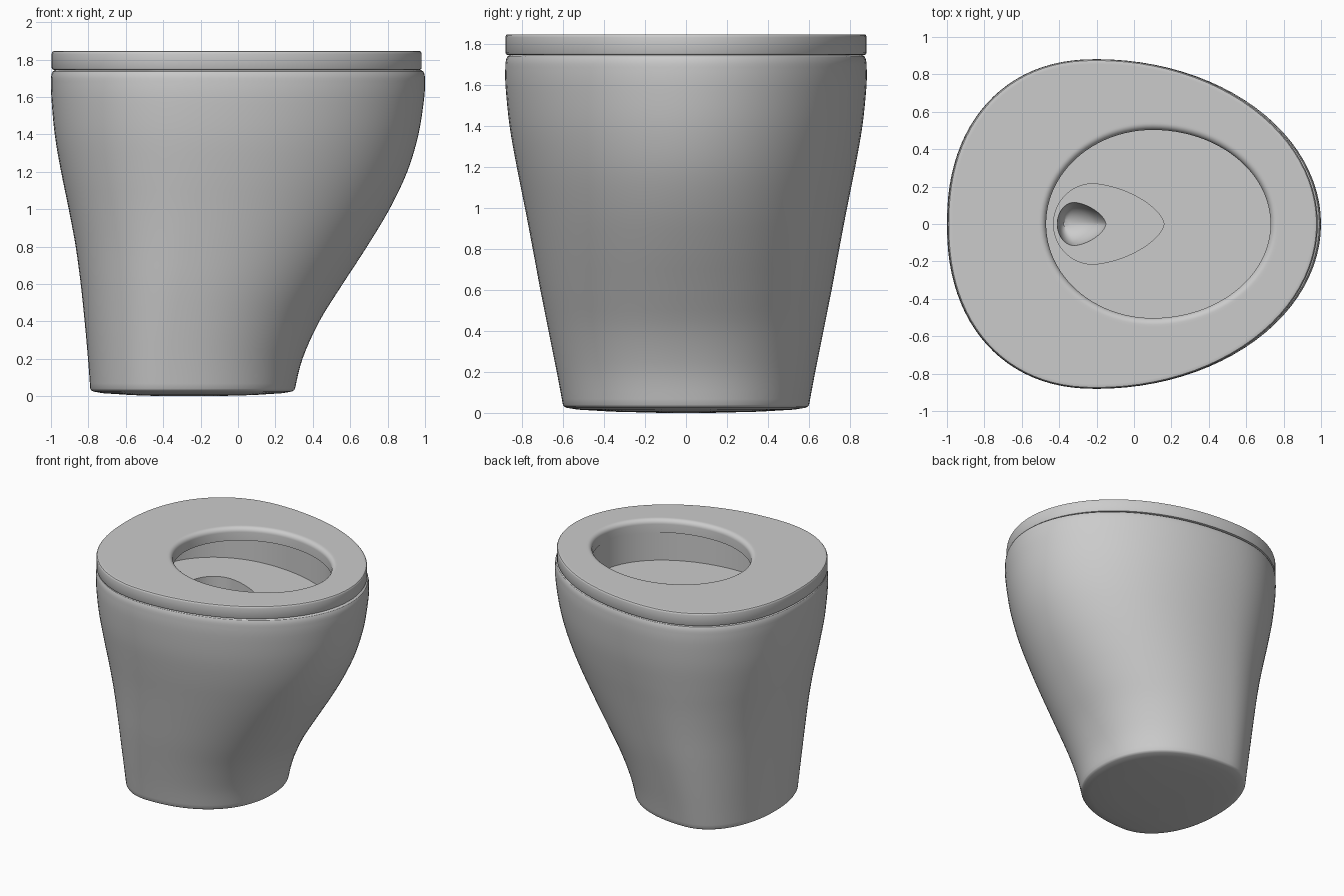
import bpy, bmesh, math

if "Cube" in bpy.data.objects:
    bpy.data.objects.remove(bpy.data.objects["Cube"])

N = 96


def ring(z, xb, xf, yh, xc, nb=2.0, nf=2.0):
    """Egg-shaped outline: back end xb, front end xf, widest (yh) at xc."""
    pts = []
    for i in range(N):
        a = 2 * math.pi * i / N
        c, s = math.cos(a), math.sin(a)
        n, r = (nf, xf - xc) if c >= 0 else (nb, xc - xb)
        x = xc + math.copysign(r * abs(c) ** (2 / n), c)
        y = math.copysign(yh * abs(s) ** (2 / n), s)
        pts.append((x, y, z))
    return pts


def loft(name, rings, closed=False):
    """Skin rings in order; closed loops back to the first, else both ends are capped."""
    bm = bmesh.new()
    loops = [[bm.verts.new(p) for p in r] for r in rings]
    pairs = list(zip(loops, loops[1:]))
    if closed:
        pairs.append((loops[-1], loops[0]))
    for a, b in pairs:
        for i in range(N):
            j = (i + 1) % N
            bm.faces.new((a[i], a[j], b[j], b[i]))
    if not closed:
        bm.faces.new(loops[0][::-1])
        bm.faces.new(loops[-1])
    bmesh.ops.recalc_face_normals(bm, faces=bm.faces)
    me = bpy.data.meshes.new(name)
    bm.to_mesh(me)
    bm.free()
    ob = bpy.data.objects.new(name, me)
    bpy.context.collection.objects.link(ob)
    bpy.ops.object.select_all(action='DESELECT')
    ob.select_set(True)
    bpy.context.view_layer.objects.active = ob
    bpy.ops.object.shade_smooth_by_angle(angle=math.radians(32))
    return ob


def catmull(rows, steps):
    """Smooth interpolation through the section rows."""
    out = []
    for k in range(len(rows) - 1):
        p0, p1 = rows[max(k - 1, 0)], rows[k]
        p2, p3 = rows[k + 1], rows[min(k + 2, len(rows) - 1)]
        for s in range(steps):
            t = s / steps
            out.append([0.5 * (2 * b + (c - a) * t + (2 * a - 5 * b + 4 * c - d) * t * t
                               + (3 * b - a - 3 * c + d) * t ** 3)
                        for a, b, c, d in zip(p0, p1, p2, p3)])
    return out + [list(rows[-1])]


# Pedestal sections: z, back x, front x, half width
sections = [
    (0.04, -0.79, 0.305, 0.60),
    (0.20, -0.802, 0.345, 0.63),
    (0.40, -0.82, 0.435, 0.67),
    (0.60, -0.841, 0.56, 0.71),
    (0.80, -0.868, 0.69, 0.747),
    (1.00, -0.905, 0.81, 0.785),
    (1.20, -0.946, 0.905, 0.825),
    (1.40, -0.98, 0.965, 0.86),
    (1.60, -0.998, 0.996, 0.88),
    (1.70, -1.0, 1.0, 0.88),
]


def body_ring(z, xb, xf, yh):
    t = min(1, z / 1.4)
    t = t * t * (3 - 2 * t)
    return ring(z, xb, xf, yh, -0.38 + 0.18 * t, 2.15 + 0.08 * t, 2.2 - 0.2 * t)


# Slightly domed underside
rings = [body_ring(z, -0.245 - 0.545 * k, -0.245 + 0.55 * k, 0.6 * k)
         for z, k in ((0.0, 0.2), (0.006, 0.6), (0.016, 0.88), (0.025, 0.97), (0.032, 0.992))]
# Outer wall
rings += [body_ring(*r) for r in catmull(sections, 4)]
# Rounded rim
rings += [body_ring(z, -1 + d, 1 - d, 0.88 - d)
          for z, d in ((1.722, 0.003), (1.736, 0.009), (1.743, 0.02))]
# Bowl cavity and flat floor
rings += [ring(1.743, -0.76, 0.735, 0.57, -0.08, 2.1),
          ring(1.52, -0.76, 0.735, 0.57, -0.08, 2.1)]
# Teardrop recess and drain dish
rings += [ring(1.52, -0.43, 0.16, 0.215, -0.22, 2.0, 1.6),
          ring(1.30, -0.43, 0.16, 0.215, -0.22, 2.0, 1.6),
          ring(1.30, -0.41, -0.15, 0.115, -0.32, 2.0, 1.6)]
for k in (0.9, 0.7, 0.45, 0.15):
    rings.append(ring(1.30 - 0.16 * math.sqrt(1 - k * k), -0.37 - 0.04 * k,
                      -0.37 + 0.22 * k, 0.115 * k, -0.37 + 0.05 * k, 2.0, 1.6))
loft("toilet_body", rings)


# Seat ring with rounded outer edges and a soft hole edge
def seat_outer(z, d):
    return ring(z, -0.996 + d, 0.982 - d, 0.88 - d, -0.2, 2.23, 2.0)


def seat_hole(z, d):
    return ring(z, -0.47 - d, 0.73 + d, 0.503 + d, 0.1)


seat = [seat_outer(z, d) for z, d in
        ((1.744, 0.012), (1.747, 0.004), (1.755, 0), (1.83, 0),
         (1.838, 0.002), (1.843, 0.006), (1.845, 0.012), (1.845, 0.025))]
R = 0.036
seat.append(seat_hole(1.845, R + 0.012))
seat += [seat_hole(1.845 - R + R * math.cos(a), R - R * math.sin(a))
         for a in [math.pi / 2 * i / 7 for i in range(8)]]
seat.append(seat_hole(1.744, 0))
loft("toilet_seat", seat, closed=True)
